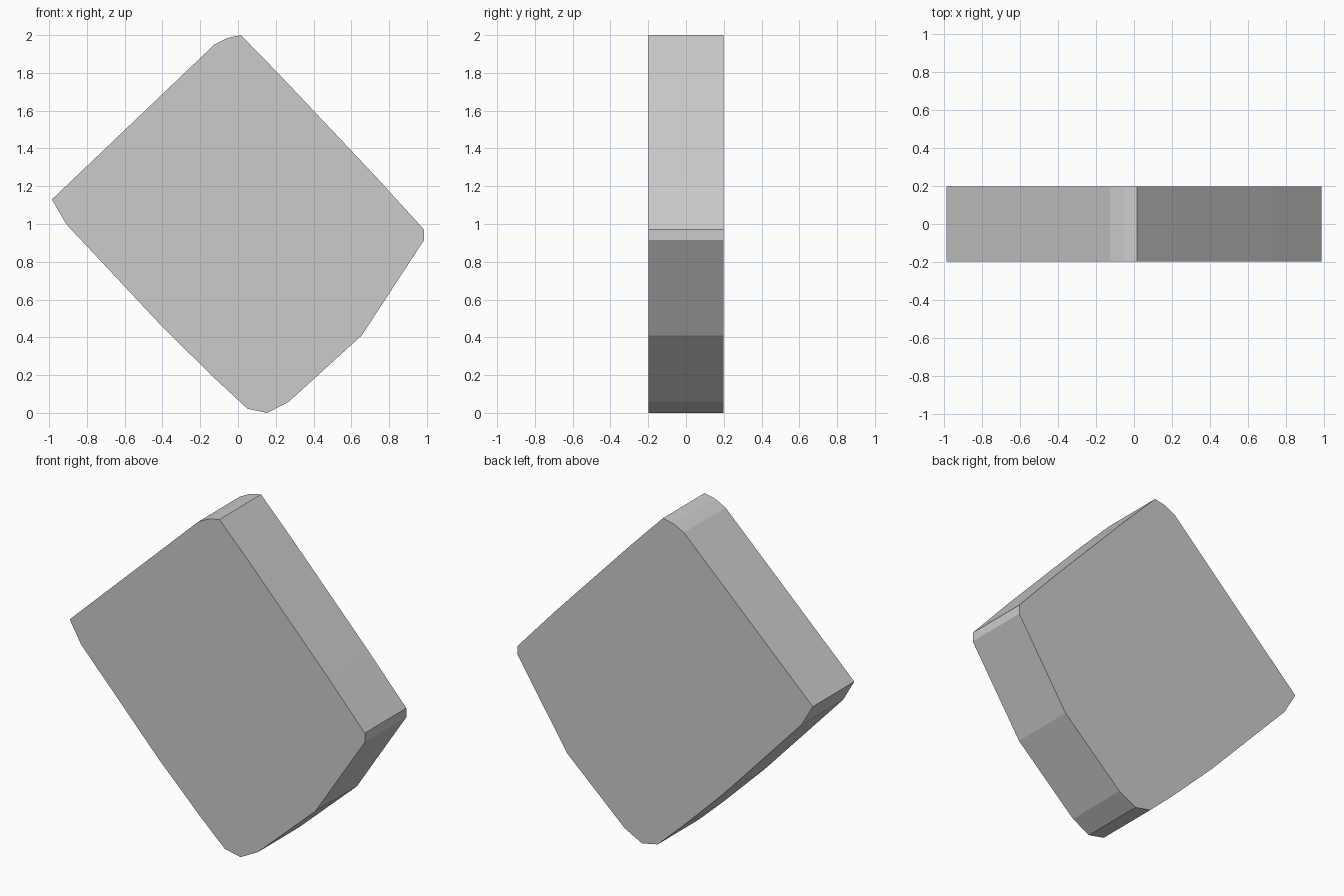
import bpy
import bmesh

if "Cube" in bpy.data.objects:
    bpy.data.objects.remove(bpy.data.objects["Cube"])

# Outline of the slab in the front view (x, z), counter-clockwise
OUTLINE = [
    (-0.985, 1.13), (-0.91, 1.0), (-0.39, 0.445), (-0.12, 0.18),
    (0.05, 0.022), (0.155, 0.0), (0.27, 0.06), (0.655, 0.41),
    (0.985, 0.915), (0.985, 0.97), (0.735, 1.245), (0.225, 1.785),
    (0.015, 2.0), (-0.055, 1.985), (-0.125, 1.95),
]
HALF_DEPTH = 0.198


def extrude_outline(name, outline, half_depth):
    bm = bmesh.new()
    front = bm.faces.new([bm.verts.new((x, -half_depth, z)) for x, z in outline])
    result = bmesh.ops.extrude_face_region(bm, geom=[front], use_keep_orig=True)
    moved = [g for g in result["geom"] if isinstance(g, bmesh.types.BMVert)]
    bmesh.ops.translate(bm, verts=moved, vec=(0, 2 * half_depth, 0))
    bmesh.ops.recalc_face_normals(bm, faces=bm.faces)
    mesh = bpy.data.meshes.new(name)
    bm.to_mesh(mesh)
    bm.free()
    obj = bpy.data.objects.new(name, mesh)
    bpy.context.collection.objects.link(obj)
    return obj


# Flat-faced stone slab
extrude_outline("stone_slab", OUTLINE, HALF_DEPTH)
